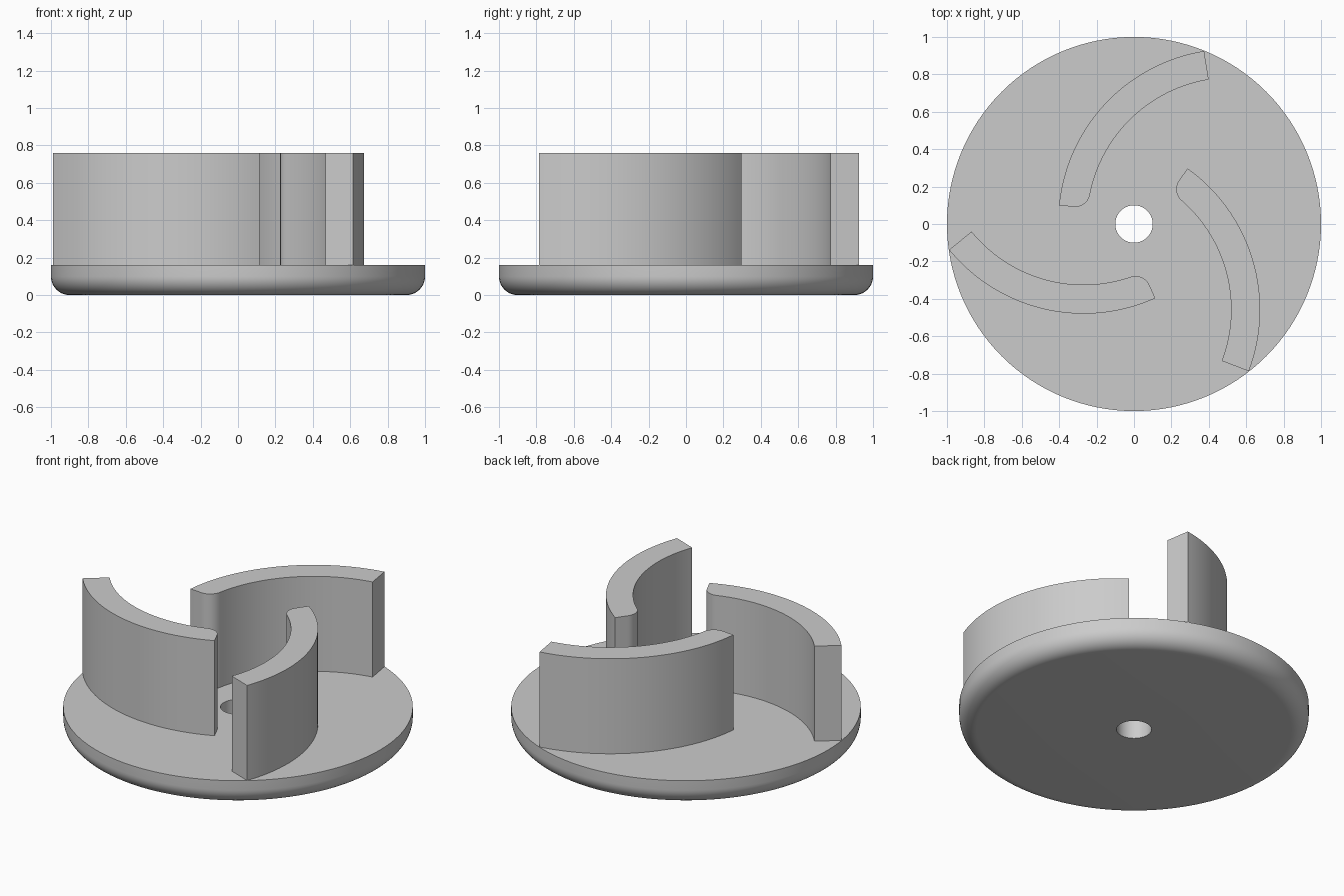
import bpy, bmesh, math
from mathutils import Vector, Matrix

cube = bpy.data.objects.get("Cube")
if cube:
    bpy.data.objects.remove(cube, do_unlink=True)

grey = bpy.data.materials.new("plain_grey")
grey.use_nodes = True
colour = (0.6, 0.6, 0.6, 1)
grey.diffuse_color = colour
grey.node_tree.nodes["Principled BSDF"].inputs["Base Color"].default_value = colour

RIM, HOLE, FILLET = 1.0, 0.1, 0.1
DISC_TOP, VANE_TOP = 0.16, 0.76


def finish(bm, name):
    bmesh.ops.recalc_face_normals(bm, faces=bm.faces)
    mesh = bpy.data.meshes.new(name)
    bm.to_mesh(mesh)
    bm.free()
    mesh.materials.append(grey)
    obj = bpy.data.objects.new(name, mesh)
    bpy.context.collection.objects.link(obj)
    bpy.ops.object.select_all(action='DESELECT')
    obj.select_set(True)
    bpy.context.view_layer.objects.active = obj
    bpy.ops.object.shade_smooth_by_angle(angle=math.radians(30))
    return obj


def arc(centre, radius, start, end, steps):
    """Points along a circular arc, angles in radians."""
    return [centre + radius * Vector((math.cos(a), math.sin(a)))
            for a in (start + (end - start) * i / steps for i in range(steps + 1))]


# Base disc: closed section with a rounded lower rim, spun about the axis
section = [Vector((HOLE, DISC_TOP)), Vector((HOLE, 0))]
section += arc(Vector((RIM - FILLET, FILLET)), FILLET, -math.pi / 2, 0, 12)
section.append(Vector((RIM, DISC_TOP)))
bm = bmesh.new()
ring = [bm.verts.new((p.x, 0, p.y)) for p in section]
edges = [bm.edges.new((ring[i - 1], ring[i])) for i in range(len(ring))]
bmesh.ops.spin(bm, geom=ring + edges, axis=(0, 0, 1), cent=(0, 0, 0),
               angle=math.tau, steps=128, use_duplicate=False)
bmesh.ops.remove_doubles(bm, verts=bm.verts, dist=0.0001)
finish(bm, "base_disc")

# Vane outline: two concentric arcs, inner tip rounded on its concave corner
centre = Vector((0.523, 0.009))
outer, inner, tip = 0.928, 0.773, 0.08
tip_angle = math.radians(174.4)
end_angle = math.radians(99.2)
swing = math.asin(tip / (inner + tip))
tip_centre = centre + (inner + tip) * Vector((math.cos(tip_angle - swing),
                                              math.sin(tip_angle - swing)))
outline = arc(centre, outer, end_angle, tip_angle, 40)
outline += arc(tip_centre, tip, tip_angle + math.pi / 2,
               tip_angle - swing + math.pi, 10)
outline += arc(centre, inner, tip_angle - swing, end_angle, 40)[1:]

# Three curved vanes standing on the disc
for n, name in enumerate(("back_vane", "right_vane", "left_vane")):
    bm = bmesh.new()
    face = bm.faces.new([bm.verts.new((p.x, p.y, DISC_TOP)) for p in outline])
    raised = bmesh.ops.extrude_face_region(bm, geom=[face])["geom"]
    bmesh.ops.translate(bm, vec=(0, 0, VANE_TOP - DISC_TOP),
                        verts=[v for v in raised if isinstance(v, bmesh.types.BMVert)])
    # drop the buried bottom cap
    buried = [f for f in bm.faces if all(v.co.z < DISC_TOP + 0.01 for v in f.verts)]
    bmesh.ops.delete(bm, geom=buried, context='FACES_ONLY')
    bmesh.ops.rotate(bm, verts=bm.verts, cent=(0, 0, 0),
                     matrix=Matrix.Rotation(n * math.tau / 3, 3, 'Z'))
    finish(bm, name)
